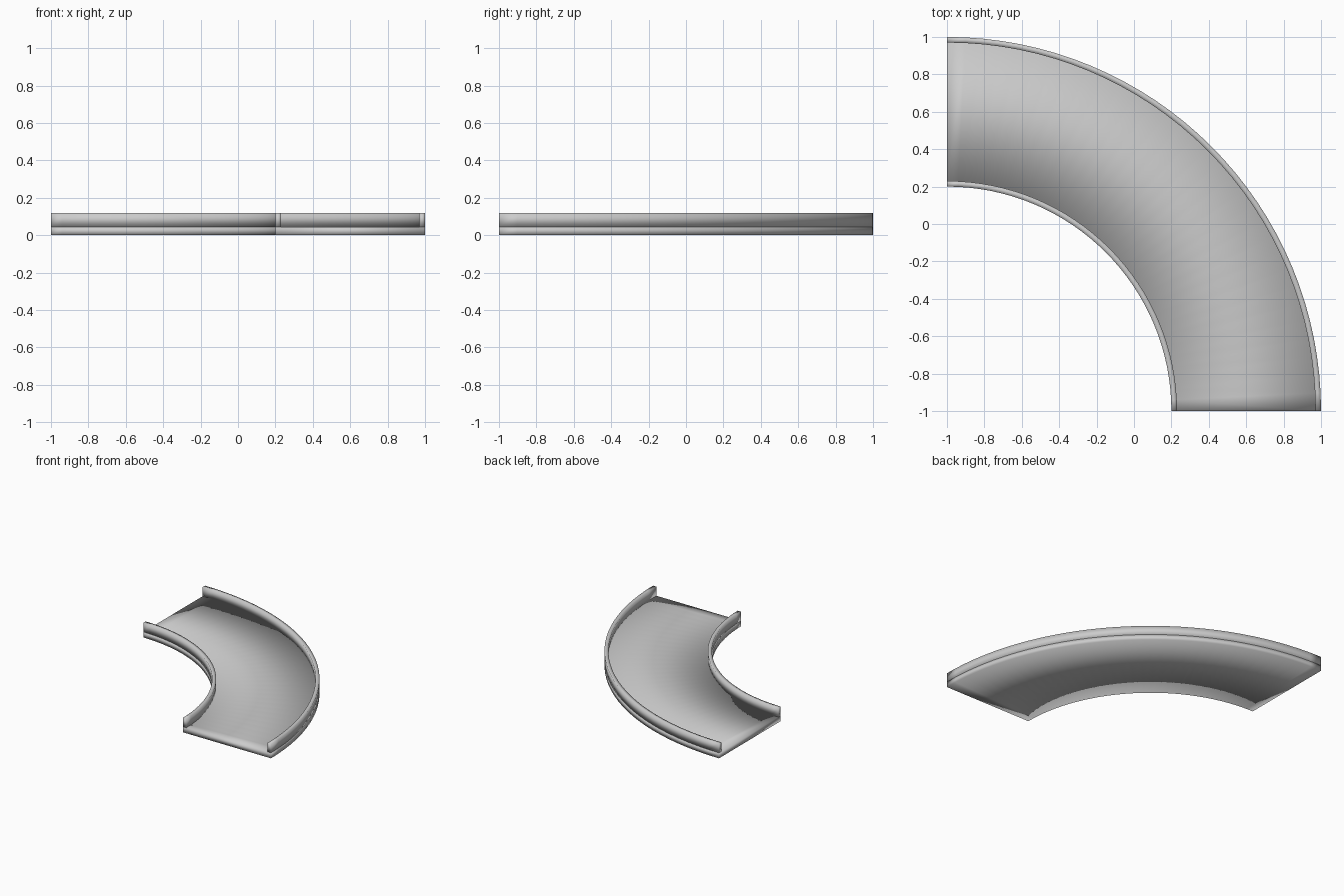
import bpy, bmesh
from math import cos, sin, pi

if "Cube" in bpy.data.objects:
    bpy.data.objects.remove(bpy.data.objects["Cube"], do_unlink=True)

SEGMENTS = 32
CENTRE = (-1.0, -1.0)
INNER, OUTER = 1.2, 2.0
FLOOR, TOP, WALL = 0.045, 0.12, 0.03

grey = bpy.data.materials.new("plain_grey")
grey.use_nodes = True
colour = (0.6, 0.6, 0.6, 1)
grey.diffuse_color = colour
grey.node_tree.nodes["Principled BSDF"].inputs["Base Color"].default_value = colour


def quarter_ring(name, r0, r1, z0, z1):
    """Sweep a rectangular section through a quarter turn, with closed ends."""
    bm = bmesh.new()
    rings = []
    for i in range(SEGMENTS + 1):
        a = pi / 2 * i / SEGMENTS
        rings.append([bm.verts.new((CENTRE[0] + r * cos(a), CENTRE[1] + r * sin(a), z))
                      for r, z in ((r0, z0), (r1, z0), (r1, z1), (r0, z1))])
    for a, b in zip(rings, rings[1:]):
        for k in range(4):
            n = (k + 1) % 4
            bm.faces.new((a[k], a[n], b[n], b[k]))
    bm.faces.new(rings[0])
    bm.faces.new(rings[-1])
    bmesh.ops.recalc_face_normals(bm, faces=bm.faces)
    for f in bm.faces:
        f.smooth = True
    mesh = bpy.data.meshes.new(name)
    bm.to_mesh(mesh)
    bm.free()
    mesh.materials.append(grey)
    obj = bpy.data.objects.new(name, mesh)
    bpy.context.collection.objects.link(obj)
    return obj


# Curved bed and the two guard walls standing on its edges
quarter_ring("track_bed", INNER, OUTER, 0, FLOOR)
quarter_ring("inner_wall", INNER, INNER + WALL, FLOOR, TOP)
quarter_ring("outer_wall", OUTER - WALL, OUTER, FLOOR, TOP)
